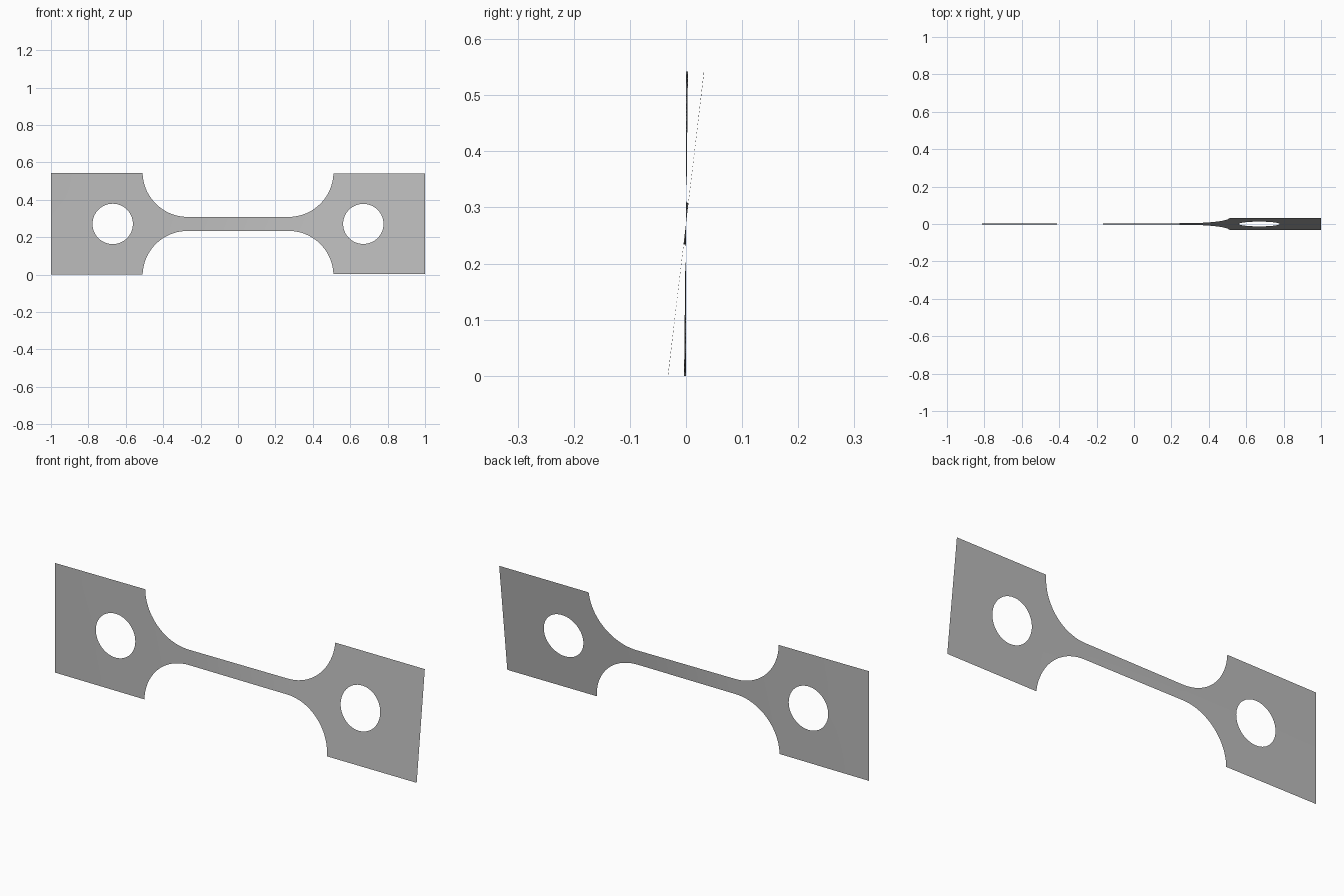
import bpy, bmesh
from math import sin, cos, pi, sqrt, radians

cube = bpy.data.objects.get("Cube")
if cube:
    bpy.data.objects.remove(cube)

HALF_H = 0.271       # half height of the grip tabs
NECK = 0.0375        # half height of the narrow neck
FILLET_X, FILLET_R = 0.27, 0.24
HOLE_X, HOLE_R = 0.67, 0.108
ROWS = 4


def outer(x):
    """Half height of the outline at x."""
    d = abs(x) - FILLET_X
    if d <= 0:
        return NECK
    if d >= FILLET_R:
        return HALF_H
    return min(HALF_H, NECK + FILLET_R - sqrt(FILLET_R ** 2 - d * d))


def inner(x):
    """Half height of the round hole at x."""
    d = abs(x) - HOLE_X
    return sqrt(max(0, HOLE_R ** 2 - d * d))


def twist(x):
    """Twist angle along the bar, nearly all of it in the neck."""
    keys = [(-1, 0), (-0.5, 0.75), (-0.25, 1.2), (0.25, 6.2), (0.5, 6.8), (1, 6.7)]
    for (x0, a0), (x1, a1) in zip(keys, keys[1:]):
        if x <= x1:
            return radians(a0 + (a1 - a0) * (x - x0) / (x1 - x0))
    return radians(keys[-1][1])


# Stations along one half: neck, fillet, tab, hole, end
half = [FILLET_X * i / 12 for i in range(12)]
half += [FILLET_X + FILLET_R * sin(pi / 2 * i / 20) for i in range(21)]
half += [HOLE_X - HOLE_R * cos(pi * i / 28) for i in range(29)]
half += [0.85, 0.92, 1.0]
stations = [-x for x in reversed(half[1:])] + half

# Twisted sheet: an upper and a lower strip that meet on the axis or at the holes
bm = bmesh.new()
for side in (1, -1):
    columns = []
    for x in stations:
        lo, hi, a = inner(x), outer(x), twist(x)
        column = []
        for j in range(ROWS + 1):
            h = side * (lo + (hi - lo) * j / ROWS)
            column.append(bm.verts.new((x, h * sin(a), HALF_H + h * cos(a))))
        columns.append(column)
    for p, q in zip(columns, columns[1:]):
        for j in range(ROWS):
            loop = [p[j], q[j], q[j + 1], p[j + 1]]
            bm.faces.new(loop if side > 0 else loop[::-1])
bmesh.ops.remove_doubles(bm, verts=bm.verts, dist=0.00005)
for f in bm.faces:
    f.smooth = True

mesh = bpy.data.meshes.new("twisted_tensile_strip")
bm.to_mesh(mesh)
bm.free()
strip = bpy.data.objects.new("twisted_tensile_strip", mesh)
bpy.context.collection.objects.link(strip)

# Plain grey metal
grey = bpy.data.materials.new("plain_grey")
grey.use_nodes = True
colour = (0.5, 0.5, 0.5, 1)
grey.diffuse_color = colour
grey.node_tree.nodes["Principled BSDF"].inputs["Base Color"].default_value = colour
mesh.materials.append(grey)
